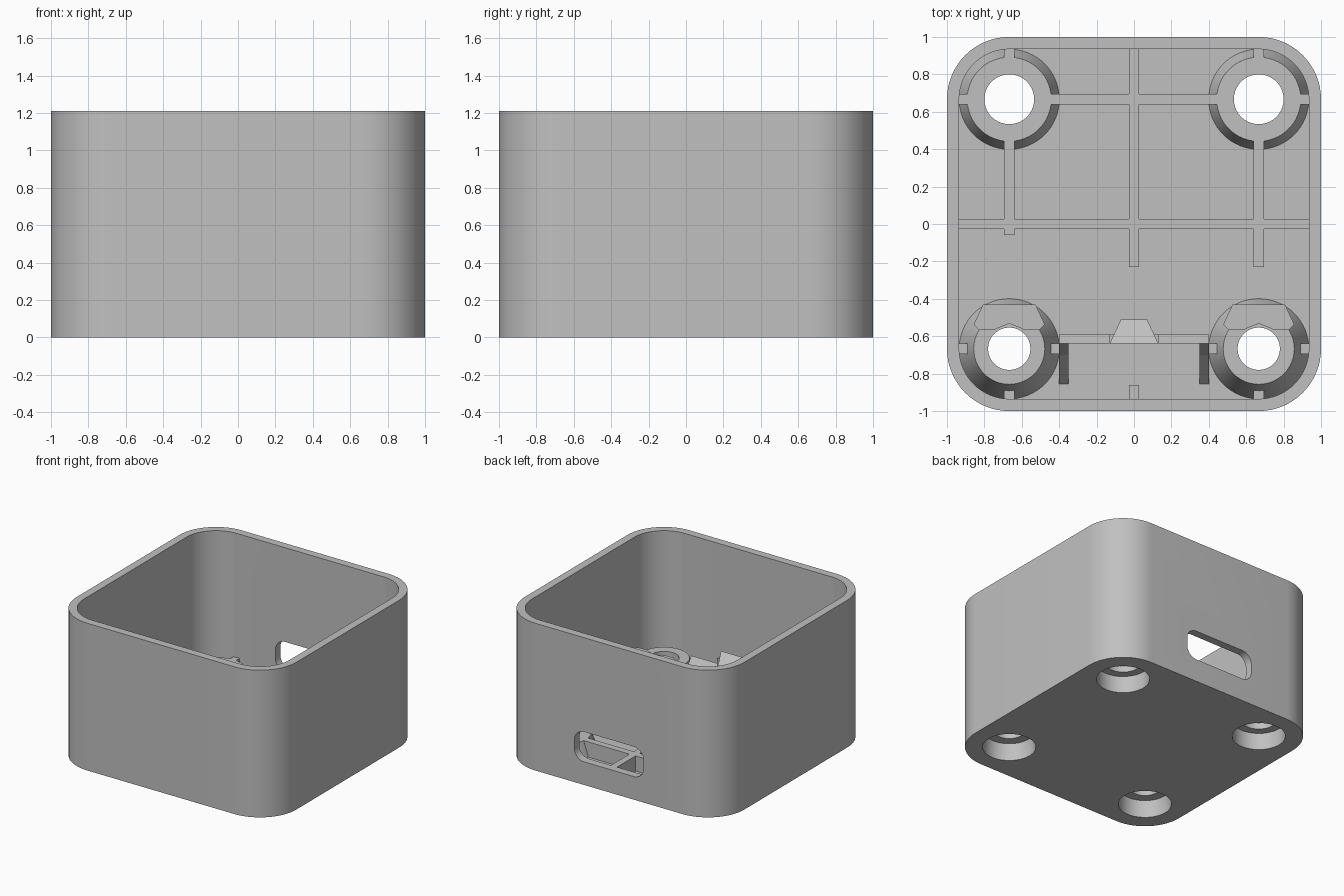
import bpy, bmesh, math
from mathutils import Matrix

cube = bpy.data.objects.get("Cube")
if cube:
    bpy.data.objects.remove(cube)

COLOUR = (0.53, 0.53, 0.53, 1)
grey = bpy.data.materials.new("light_grey_plastic")
grey.use_nodes = True
grey.diffuse_color = COLOUR
grey.node_tree.nodes["Principled BSDF"].inputs["Base Color"].default_value = COLOUR

HEIGHT, WALL, FLOOR = 1.21, 0.065, 0.065
INNER = 1 - WALL
POST = 0.667          # corner post centres, both axes
RIB_TOP = 0.19
RIB_WIDTH = 0.055
SEGMENTS = 64


def finish(name, bm, smooth=False):
    bmesh.ops.recalc_face_normals(bm, faces=bm.faces[:])
    mesh = bpy.data.meshes.new(name)
    bm.to_mesh(mesh)
    bm.free()
    mesh.materials.append(grey)
    obj = bpy.data.objects.new(name, mesh)
    bpy.context.collection.objects.link(obj)
    if smooth:
        shade(obj)
    return obj


def shade(obj):
    bpy.ops.object.select_all(action="DESELECT")
    obj.select_set(True)
    bpy.context.view_layer.objects.active = obj
    bpy.ops.object.shade_smooth_by_angle(angle=math.radians(30))


def prism(name, points, low, high, axis="z"):
    """Extrude a flat outline along z, along x (outline in y, z) or along y (outline in x, z)."""
    place = {"z": lambda a, b, t: (a, b, t),
             "x": lambda a, b, t: (t, a, b),
             "y": lambda a, b, t: (a, t, b)}[axis]
    bm = bmesh.new()
    ends = [[bm.verts.new(place(a, b, t)) for a, b in points] for t in (low, high)]
    for ring in ends:
        bm.faces.new(ring)
    for i in range(len(points)):
        j = (i + 1) % len(points)
        bm.faces.new((ends[0][i], ends[0][j], ends[1][j], ends[1][i]))
    return finish(name, bm)


def box(name, x0, x1, y0, y1, z0, z1):
    return prism(name, [(x0, y0), (x1, y0), (x1, y1), (x0, y1)], z0, z1)


def rounded(half_a, half_b, radius, centre_b=0, steps=16):
    points = []
    for corner, (sa, sb) in enumerate(((1, 1), (-1, 1), (-1, -1), (1, -1))):
        for i in range(steps + 1):
            t = math.pi / 2 * (corner + i / steps)
            points.append((sa * (half_a - radius) + radius * math.cos(t),
                           centre_b + sb * (half_b - radius) + radius * math.sin(t)))
    return points


def circle(x, y, radius):
    return [(x + radius * math.cos(math.tau * i / SEGMENTS),
             y + radius * math.sin(math.tau * i / SEGMENTS)) for i in range(SEGMENTS)]


def lathe(name, profile, x, y):
    """Closed ring turned around a vertical axis."""
    bm = bmesh.new()
    rings = [[bm.verts.new((a, b, z)) for a, b in circle(x, y, r)] for r, z in profile]
    for k, ring in enumerate(rings):
        above = rings[(k + 1) % len(rings)]
        for i in range(SEGMENTS):
            j = (i + 1) % SEGMENTS
            bm.faces.new((ring[i], ring[j], above[j], above[i]))
    return finish(name, bm, smooth=True)


# Open case: hollow body, rounded slot in the back, four holes in the floor
case = prism("case_shell", rounded(1, 1, 0.333), 0, HEIGHT)
cutters = [prism("pocket_cutter", rounded(INNER, INNER, 0.268), FLOOR, HEIGHT + 0.1),
           prism("slot_cutter", rounded(0.315, 0.123, 0.09, 0.313), 0.8, 1.1, "y")]
for sx in (-1, 1):
    for sy in (-1, 1):
        cutters.append(prism("hole_cutter", circle(sx * POST, sy * POST, 0.2), -0.1, FLOOR + 0.05))
for cutter in cutters:
    cutter.hide_render = True
    cut = case.modifiers.new("cut", "BOOLEAN")
    cut.operation = "DIFFERENCE"
    cut.solver = "EXACT"
    cut.object = cutter
graph = bpy.context.evaluated_depsgraph_get()
case.data = bpy.data.meshes.new_from_object(case.evaluated_get(graph))
case.modifiers.clear()
for cutter in cutters:
    bpy.data.objects.remove(cutter)
shade(case)

# Conical corner posts, counterbored from below; the front pair is taller
back_profile = [(0.2, FLOOR), (0.2, 0.14), (0.133, 0.14), (0.133, RIB_TOP),
                (0.225, RIB_TOP), (0.268, FLOOR)]
front_profile = [(0.2, FLOOR), (0.19, 0.14), (0.113, 0.14), (0.113, 0.29),
                 (0.19, 0.29), (0.268, FLOOR)]
hook = [(-0.14, 0.237), (0.14, 0.237), (0.19, 0.13), (0.16, 0.1), (0.085, 0.1),
        (0, 0.135), (-0.085, 0.1), (-0.16, 0.1), (-0.19, 0.13)]
h = RIB_WIDTH / 2
for side, sx in (("right", -1), ("left", 1)):
    px = sx * POST
    lathe("back_post_" + side, back_profile, px, POST)
    lathe("front_post_" + side, front_profile, px, -POST)
    prism("front_post_hook_" + side, [(px + a, b - POST) for a, b in hook], 0.24, 0.37)
    # Short rib stubs around the front post
    for dx in (-1, 1):
        x0, x1 = sorted((px + dx * 0.21, px + dx * 0.268))
        box("post_stub", x0, x1, -POST - h, -POST + h, FLOOR, RIB_TOP)
    box("post_stub", px - h, px + h, -INNER, -POST - 0.21, FLOOR, RIB_TOP)

# Floor ribs, interrupted at the back posts
near, far = POST - 0.21, POST + 0.21
for name, x0, x1 in (("right", -INNER, -far), ("middle", -near, near), ("left", far, INNER)):
    box("back_rib_" + name, x0, x1, POST - h, POST + h, FLOOR, RIB_TOP)
box("cross_rib", -0.935, 0.935, -h, h, FLOOR, RIB_TOP)
box("centre_rib", -h, h, -0.23, INNER, FLOOR, RIB_TOP)
box("centre_stub", -h, h, -INNER, -0.86, FLOOR, RIB_TOP)
for side, px, end in (("right", -POST, -0.06), ("left", POST, -0.23)):
    box("long_rib_" + side, px - h, px + h, end, near, FLOOR, RIB_TOP)
    box("long_rib_end_" + side, px - h, px + h, far, INNER, FLOOR, RIB_TOP)

# Clip wall near the front, with a tapered catch and two gussets
prism("clip_wall", [(-0.64, FLOOR), (-0.59, FLOOR), (-0.59, 0.32), (-0.64, 0.39)],
      -0.4, 0.4, "x")
box("clip_tongue", -0.13, 0.13, -0.64, -0.59, FLOOR, 0.46)
bm = bmesh.new()
bmesh.ops.create_cube(bm, size=1, matrix=Matrix.Translation((0, -0.575, 0.44))
                      @ Matrix.Diagonal((0.26, 0.13, 0.12, 1)))
for v in bm.verts:
    if v.co.y > -0.575:
        v.co.x *= 0.54
        if v.co.z > 0.44:
            v.co.z -= 0.07
finish("clip_catch", bm)
for side, sx in (("right", -1), ("left", 1)):
    prism("clip_gusset_" + side, [(-0.64, FLOOR), (-0.855, FLOOR), (-0.70, 0.24), (-0.64, 0.38)],
          sx * 0.375 - 0.025, sx * 0.375 + 0.025, "x")
